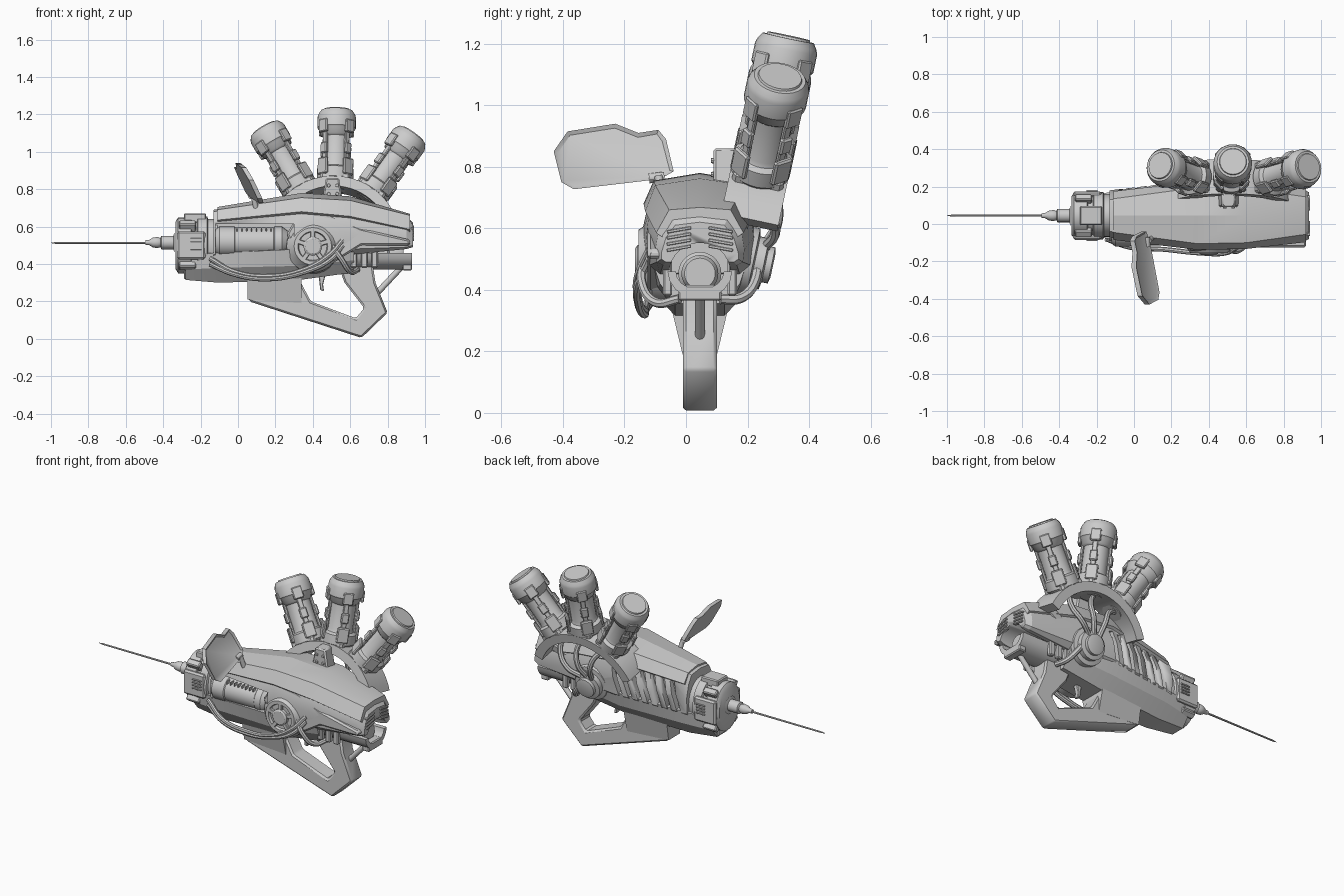
import bpy, bmesh, math
from math import sin, cos, pi, radians
from mathutils import Matrix, Vector

if "Cube" in bpy.data.objects:
    bpy.data.objects.remove(bpy.data.objects["Cube"])

YC = 0.045                      # centre plane of the tool
I = Matrix.Identity(4)
T = lambda x, y, z: Matrix.Translation((x, y, z))
R = lambda deg, ax: Matrix.Rotation(radians(deg), 4, ax)
AX = R(90, 'Y')                 # local z -> +x
AY = R(90, 'X')                 # local z -> -y


def finish(name, bm, M=I, bevel=0, angle=35):
    bmesh.ops.recalc_face_normals(bm, faces=bm.faces)
    if bevel:
        es = [e for e in bm.edges if e.calc_face_angle(0) > 0.5]
        bmesh.ops.bevel(bm, geom=es, offset=bevel, segments=1, affect='EDGES', clamp_overlap=True)
    bm.transform(M)
    for f in bm.faces:
        f.smooth = True
    for e in bm.edges:
        e.smooth = e.calc_face_angle(0) < radians(angle)
    me = bpy.data.meshes.new(name)
    bm.to_mesh(me)
    bm.free()
    ob = bpy.data.objects.new(name, me)
    bpy.context.collection.objects.link(ob)
    return ob


def skin_into(bm, rings):
    vs = [[bm.verts.new(p) for p in r] for r in rings]
    n = len(vs[0])
    for a, b in zip(vs, vs[1:]):
        for i in range(n):
            bm.faces.new((a[i], a[(i + 1) % n], b[(i + 1) % n], b[i]))
    bm.faces.new(vs[0])
    return bm.faces.new(vs[-1])


def skin(name, rings, M=I, bevel=0, angle=35):
    bm = bmesh.new()
    skin_into(bm, rings)
    return finish(name, bm, M, bevel, angle)


def lathe(name, prof, M=I, n=28, sx=1, sy=1):
    return skin(name, [[(r * sx * cos(2 * pi * i / n), r * sy * sin(2 * pi * i / n), h)
                        for i in range(n)] for r, h in prof], M)


def rod(name, a, b, r, n=12):
    a, b = Vector(a), Vector(b)
    M = Matrix.Translation(a) @ (b - a).to_track_quat('Z', 'Y').to_matrix().to_4x4()
    return lathe(name, [(r, 0), (r, (b - a).length)], M, n)


def box_rings(dx, dy, dz):
    q = [(-dx, -dy), (dx, -dy), (dx, dy), (-dx, dy)]
    return [[(x / 2, y / 2, s * dz / 2) for x, y in q] for s in (-1, 1)]


def box(name, size, M, bevel=0.006):
    return skin(name, box_rings(*size), M, bevel)


def prism_xz(name, pts, y0, y1, bevel=0.008):
    return skin(name, [[(x, y, z) for x, z in pts] for y in (y0, y1)], I, bevel)


def loft(name, secs, bevel=0):
    """Mirrored cross-sections along x: (x, [(half width, z), ...])."""
    rings = []
    for x, h in secs:
        left = [(-y, z) for y, z in reversed(h) if y > 0]
        rings.append([(x, YC + y, z) for y, z in list(h) + left])
    return skin(name, rings, I, bevel, 18)


def hose(name, pts, r, M=I):
    cu = bpy.data.curves.new(name, 'CURVE')
    cu.dimensions, cu.bevel_depth, cu.bevel_resolution, cu.use_fill_caps = '3D', r, 2, True
    sp = cu.splines.new('BEZIER')
    sp.bezier_points.add(len(pts) - 1)
    for bp, p in zip(sp.bezier_points, pts):
        bp.co = p
        bp.handle_left_type = bp.handle_right_type = 'AUTO'
    tmp = bpy.data.objects.new(name, cu)
    bpy.context.collection.objects.link(tmp)
    me = bpy.data.meshes.new_from_object(tmp.evaluated_get(bpy.context.evaluated_depsgraph_get()))
    bpy.data.objects.remove(tmp)
    bm = bmesh.new()
    bm.from_mesh(me)
    return finish(name, bm, M)


def cut(ob, cutter):
    m = ob.modifiers.new('cut', 'BOOLEAN')
    m.operation, m.solver, m.object = 'DIFFERENCE', 'EXACT', cutter
    cutter.hide_render = True
    cutter.hide_set(True)


# Main housing
shell = loft('housing', [
    (-0.13, [(0, .69), (.085, .68), (.115, .63), (.135, .55), (.13, .45), (.10, .42)]),
    (0.34, [(0, .765), (.14, .745), (.17, .67), (.19, .58), (.18, .47), (.13, .43)]),
    (0.60, [(0, .745), (.135, .725), (.165, .65), (.175, .57), (.165, .48), (.13, .45)]),
    (0.90, [(0, .66), (.10, .65), (.135, .59), (.145, .53), (.14, .49), (.12, .48)]),
    (0.935, [(0, .62), (.08, .61), (.11, .57), (.125, .52), (.125, .50), (.11, .49)])])
cut(shell, box('tank_recess_cutter', (.42, .20, .19), T(.09, -.125, .52), 0))
cut(shell, lathe('rear_arch_cutter', [(.10, .64), (.10, 1.0)], T(0, YC, .453) @ AX))
bm = bmesh.new()
for i in range(7):              # slanted slots on the back side
    b = bmesh.new()
    skin_into(b, box_rings(.026, .05, .22))
    b.transform(T(-.05 + i * .062, .178 + i * .0068, .545) @ R(16, 'Y'))
    tmp = bpy.data.meshes.new('slot_tmp')
    b.to_mesh(tmp)
    b.free()
    bm.from_mesh(tmp)
    bpy.data.meshes.remove(tmp)
cut(shell, finish('side_slot_cutter', bm))
loft('top_cover', [
    (-0.11, [(0, .705), (.09, .69), (.13, .635), (.11, .62)]),
    (0.34, [(0, .78), (.15, .755), (.183, .68), (.16, .66)]),
    (0.60, [(0, .762), (.145, .74), (.178, .655), (.15, .635)]),
    (0.92, [(0, .668), (.10, .66), (.142, .585), (.12, .57)])])
loft('lower_hull', [
    (-0.28, [(0, .46), (.10, .45), (.09, .37), (.045, .315)]),
    (-0.10, [(0, .48), (.13, .46), (.12, .38), (.06, .30)]),
    (0.33, [(0, .50), (.175, .48), (.15, .39), (.08, .315)]),
    (0.62, [(0, .50), (.15, .48), (.13, .42), (.08, .355)])])
loft('hull_keel', [
    (0.05, [(0, .33), (.075, .32), (.056, .21)]),
    (0.34, [(0, .34), (.09, .33), (.056, .19)])])

# Rear barrel, cradle and fins
lathe('rear_barrel', [(.07, .5), (.07, .8), (.06, .81), (.06, .87), (.05, .885)], T(0, YC, .453) @ AX)
arc = [radians(a) for a in range(-180, 1, 20)]
cradle = [(YC + .105 * cos(a), .46 + .09 * sin(a)) for a in arc] + \
         [(YC + .078 * cos(a), .46 + .06 * sin(a)) for a in reversed(arc)]
skin('rear_cradle', [[(x, y, z) for y, z in cradle] for x in (.58, .93)])
box('cradle_foot', (.05, .14, .05), T(.905, YC, .39))
for i in range(3):
    for s in (-1, 1):
        box('rear_fin', (.035, .03, .12), T(.62 + i * .055, YC + s * .105, .44))
for s in (-1, 1):               # rear vents
    for i in range(4):
        box('rear_vent_slat', (.02, .08, .01), T(.932, YC + s * .068, .535 + i * .02) @ R(-s * 10, 'X'), .002)

# Handle, trigger and strut
prism_xz('handle', [(.05, .30), (.06, .20), (.66, .005), (.80, .14), (.735, .30), (.72, .40), (.54, .38),
                    (.57, .30), (.675, .165), (.63, .11), (.39, .20), (.31, .35)], YC - .055, YC + .055, .01)
prism_xz('trigger', [(.43, .35), (.47, .35), (.455, .29), (.46, .255), (.44, .26)], YC - .015, YC + .015, .004)
rod('rear_strut', (.73, YC, .23), (.87, YC, .38), .016)

# Nose collar, nozzle and needle
lathe('nose_collar', [(.125, -.335), (.15, -.32), (.15, -.25), (.135, -.245), (.135, -.22), (.155, -.215),
                      (.155, -.165), (.14, -.16), (.14, -.11)], T(0, YC, .50) @ AX, 24, 1.0, .82)
for z, w in ((.645, .10), (.345, .09)):
    box('collar_block', (.12, w, .05), T(-.23, YC, z))
for s in (-1, 1):
    box('collar_side_plate', (.15, .03, .15), T(-.25, YC + s * .115, .50), .01)
    for i in range(4):
        box('collar_vent', (.06, .01, .008), T(-.225, YC + s * .132, .48 + i * .018), .001)
    for z in (.60, .40):
        box('collar_lug', (.09, .04, .06), T(-.27, YC + s * .085, z) @ R(-s * 35 * (1 if z > .5 else -1), 'X'))
lathe('nozzle', [(.055, -.34), (.036, -.345), (.036, -.41), (.024, -.415), (.03, -.43), (.026, -.455),
                 (.014, -.475), (.012, -.495)], T(0, YC, .515) @ AX, 16)
lathe('needle', [(.001, -1), (.005, -.975), (.006, -.48)], T(0, YC, .513) @ AX, 8)

# Side tank in its recess
lathe('side_tank', [(.065, -.12), (.08, -.10), (.08, -.02), (.075, -.015), (.075, .19), (.08, .195),
                    (.08, .235), (.05, .275)], T(0, -.04, .52) @ AX)
for i in range(8):
    box('tank_rib', (.006, .03, .02), T(-.005 + i * .026, -.09, .585), .001)

# Side wheel
W = T(.40, -.09, .495) @ AY
lathe('wheel_housing', [(.15, -.06), (.14, .02), (.11, .05), (.10, .065), (.08, .065), (.075, .05)], W)
lathe('wheel_hub', [(.05, .04), (.05, .068), (.04, .075)], W, 20)
for i in range(5):
    box('wheel_spoke', (.025, .10, .02), W @ R(i * 72, 'Z') @ T(0, .035, .055), .003)
prism_xz('side_armor', [(.26, .56), (.33, .68), (.44, .69), (.66, .59), (.92, .53), (.92, .50), (.66, .50),
                        (.5, .40), (.35, .38)], -.125, -.06, .01)

# Hoses along the sides
for d in (0, .03):
    hose('side_hose', [(-.15, -.08, .43 - d), (-.02, -.125, .36 - d / 2), (.15, -.135, .335 - d / 2), (.35, -.155, .37 - d / 2),
                       (.49, -.155, .45 - d), (.56, -.12, .53 - d)], .013)
hose('rear_hose', [(.66, .11, .37), (.64, .18, .375), (.60, .225, .43), (.55, .22, .50), (.51, .18, .52)], .017)
hose('rear_hose', [(.64, -.02, .37), (.60, -.10, .36), (.55, -.145, .43), (.50, -.13, .50)], .015)

# Canister fan on the tilted plane
FAN = T(.51, .18, .50) @ R(-12, 'X')
lathe('fan_hub', [(.12, -.04), (.11, .04), (.085, .045), (.085, .075), (.06, .08), (.06, .10), (.04, .105)],
      FAN @ R(-90, 'X'))
rings = []
for k in range(25):
    a = radians(-66 + k * 5.6)
    rings.append([(r * sin(a), y, r * cos(a)) for r, y in ((.305, -.095), (.36, -.095), (.36, .095), (.305, .095))])
skin('fan_arch', rings, FAN)
for a in (-60, 62):
    box('arch_leg', (.05, .12, .22), FAN @ R(a, 'Y') @ T(0, -.06, .22))
prism_xz('arch_bracket', [(.45, .74), (.47, .86), (.54, .86), (.56, .74)], .09, .17)
for x in (.485, .53):
    for z in (.775, .82):
        lathe('bracket_bolt', [(.01, 0), (.008, .01)], T(x, .092, z) @ AY, 8)
for a in (-30, 1.5, 35):
    C = FAN @ R(a, 'Y')
    lathe('canister', [(.06, .30), (.085, .345), (.098, .36), (.098, .415), (.078, .425), (.072, .44), (.072, .59),
                       (.085, .60), (.095, .63), (.103, .64), (.103, .70), (.098, .715), (.085, .735)], C)
    lathe('canister_lid', [(.075, .73), (.07, .742)], C)
    box('canister_seat', (.16, .17, .05), C @ T(0, 0, .36), .012)
    for k in range(4):
        Q = C @ R(45 + 90 * k, 'Z')
        box('canister_rail', (.016, .03, .20), Q @ T(.08, 0, .51), .004)
        box('canister_clip', (.022, .045, .06), Q @ T(.088, 0, .52), .006)
        box('canister_claw', (.02, .07, .09), Q @ T(.095, 0, .42), .006)
        box('cap_lug', (.02, .06, .07), Q @ T(.098, 0, .64), .005)
    hose('canister_hose', [(0, .02, .31), (.04, .06, .24), (.03, .09, .15), (0, .07, .07)], .016, C)

# Display panel with recessed screen and its hinge
outline = [(-.43, .85), (-.385, .915), (-.23, .94), (-.155, .91), (-.09, .92), (-.065, .89), (-.04, .785),
           (-.085, .76), (-.365, .727), (-.405, .75)]
bm = bmesh.new()
face = skin_into(bm, [[(.02 - .5 * (z - .85) - .13 * (y + .05) + t, y, z) for y, z in outline] for t in (-.012, .014)])
bm.normal_update()
bmesh.ops.inset_region(bm, faces=[face], thickness=.014)
bmesh.ops.translate(bm, vec=(-.01, 0, -.002), verts=face.verts)
finish('display_panel', bm)
rod('display_arm', (.08, -.09, .77), (.10, -.07, .68), .014)
rod('display_hinge', (.07, -.12, .762), (.07, -.07, .768), .016)
box('hinge_plate', (.12, .02, .07), T(.12, -.075, .675) @ R(-28, 'X'))
for x in (.08, .16):
    lathe('hinge_bolt', [(.014, 0), (.01, .012)], T(x, -.084, .67) @ R(62, 'X'), 10)
